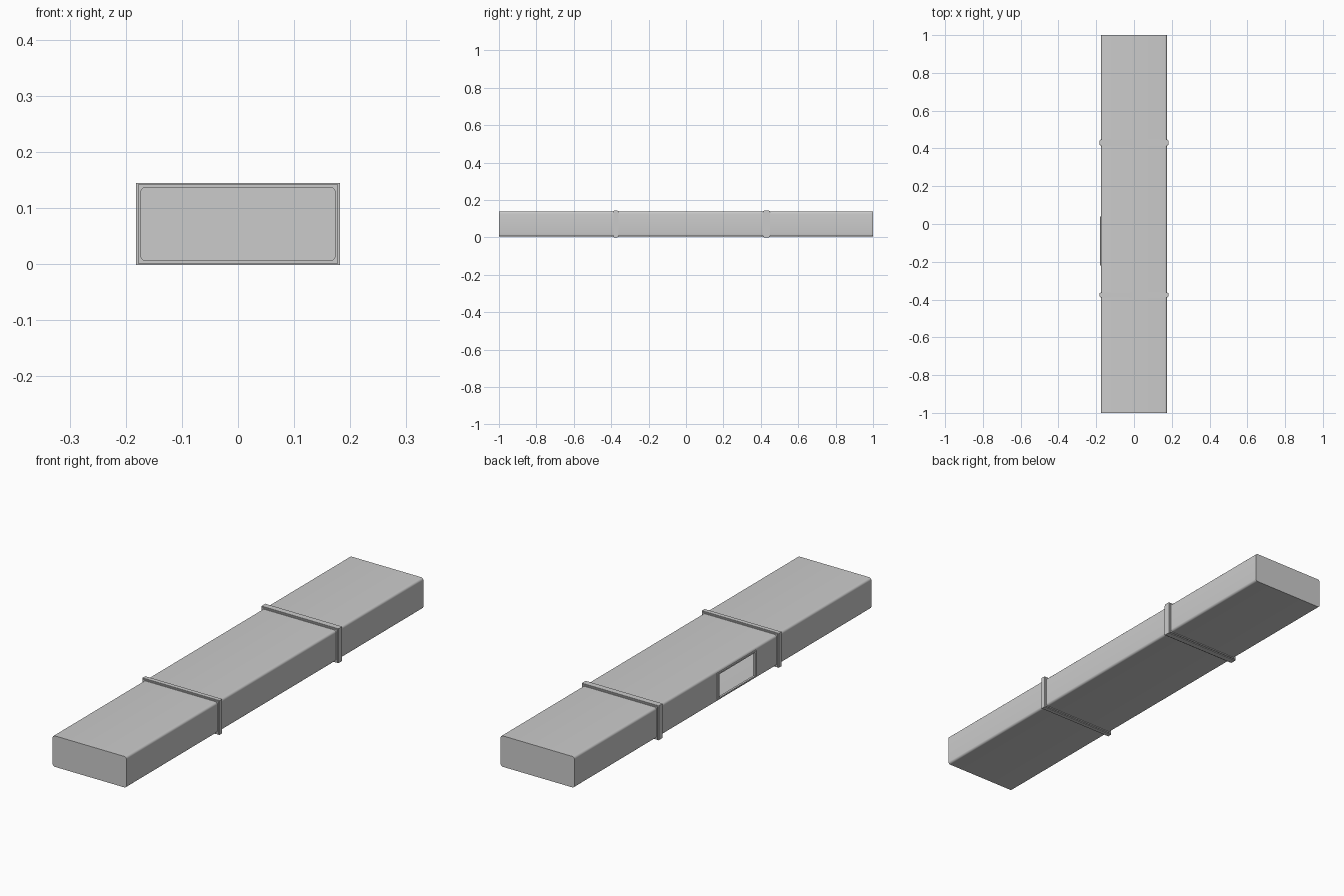
import bpy, bmesh, math

if "Cube" in bpy.data.objects:
    bpy.data.objects.remove(bpy.data.objects["Cube"])

CZ = 0.0715            # centre height of the duct
HX, HZ = 0.174, 0.066  # half width and half height of the duct


def rounded(hx, hz, r, seg=5):
    pts = []
    for k, (sx, sz) in enumerate([(1, 1), (-1, 1), (-1, -1), (1, -1)]):
        if r == 0:
            pts.append((sx * hx, sz * hz))
            continue
        for i in range(seg + 1):
            a = math.pi / 2 * (k + i / seg)
            pts.append((sx * (hx - r) + r * math.cos(a),
                        sz * (hz - r) + r * math.sin(a)))
    return pts


def loft(name, loops, closed=False):
    """Skin a series of matching loops; closed joins last to first, otherwise cap."""
    bm = bmesh.new()
    rings = [[bm.verts.new(p) for p in loop] for loop in loops]
    pairs = list(zip(rings, rings[1:]))
    if closed:
        pairs.append((rings[-1], rings[0]))
    for a, b in pairs:
        n = len(a)
        for i in range(n):
            j = (i + 1) % n
            bm.faces.new((a[i], a[j], b[j], b[i]))
    if not closed:
        bm.faces.new(rings[0])
        bm.faces.new(rings[-1])
    bmesh.ops.recalc_face_normals(bm, faces=bm.faces[:])
    me = bpy.data.meshes.new(name)
    bm.to_mesh(me)
    bm.free()
    ob = bpy.data.objects.new(name, me)
    bpy.context.collection.objects.link(ob)
    return ob


def duct_loop(y, d, r=0.0):
    return [(x, y, CZ + z) for x, z in rounded(HX + d, HZ + d, r)]


def side_loop(x, hy, hz, yc=-0.09):
    return [(x, yc + y, CZ + z) for y, z in rounded(hy, hz, 0)]


def cut(target, cutter):
    m = target.modifiers.new("cut", 'BOOLEAN')
    m.operation = 'DIFFERENCE'
    m.solver = 'EXACT'
    m.object = cutter
    bpy.context.view_layer.objects.active = target
    bpy.ops.object.modifier_apply(modifier=m.name)
    bpy.data.objects.remove(cutter)


# Hollow duct body with closed ends and a side window
body = loft("duct_body", [duct_loop(-1, 0, 0.01), duct_loop(1, 0, 0.01)])
cut(body, loft("cavity", [duct_loop(-0.996, -0.004, 0.007),
                          duct_loop(0.996, -0.004, 0.007)]))
cut(body, loft("window_cutter", [side_loop(-0.25, 0.12, 0.05),
                                 side_loop(-0.1, 0.12, 0.05)]))
bpy.ops.object.select_all(action='DESELECT')
body.select_set(True)
bpy.context.view_layer.objects.active = body
bpy.ops.object.shade_smooth_by_angle(angle=math.radians(30))

# Stepped joint flanges wrapped around the body
for name, y, w in (("rear_flange", 0.43, 0.018), ("front_flange", -0.375, 0.013)):
    d = 0.0074
    profile = [(-w, -0.003), (-w, 0.004), (-w * 0.7, 0.004), (-w * 0.7, d),
               (w * 0.7, d), (w * 0.7, 0.004), (w, 0.004), (w, -0.003)]
    loft(name, [duct_loop(y + t, o) for t, o in profile], closed=True)

# Raised rim around the side window
loft("window_frame", [side_loop(-0.172, 0.13, 0.056), side_loop(-0.179, 0.13, 0.056),
                      side_loop(-0.179, 0.12, 0.05), side_loop(-0.170, 0.12, 0.05)],
     closed=True)
